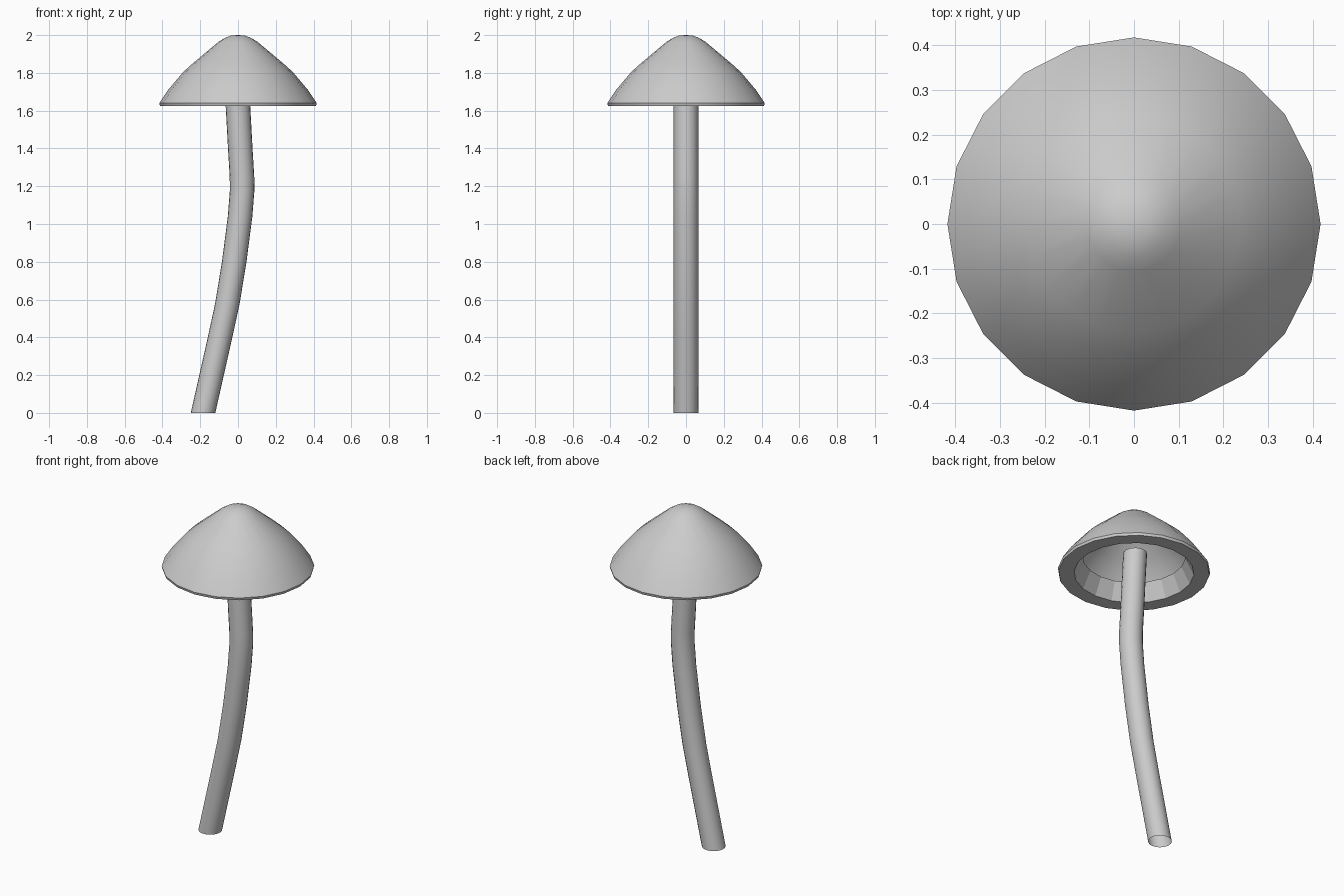
import bpy, bmesh
from math import cos, sin, tau, radians

if "Cube" in bpy.data.objects:
    bpy.data.objects.remove(bpy.data.objects["Cube"])


def loft(name, rings, sides, tip=None):
    """Skin horizontal circles given as (centre x, z, radius), listed top to bottom."""
    bm = bmesh.new()
    loops = [[bm.verts.new((x + r * cos(tau * i / sides), r * sin(tau * i / sides), z))
              for i in range(sides)] for x, z, r in rings]
    for a, b in zip(loops, loops[1:]):
        for i in range(sides):
            j = (i + 1) % sides
            bm.faces.new((a[i], b[i], b[j], a[j]))
    if tip is not None:
        top = bm.verts.new((0, 0, tip))
        for i in range(sides):
            bm.faces.new((top, loops[0][i], loops[0][(i + 1) % sides]))
    mesh = bpy.data.meshes.new(name)
    bm.to_mesh(mesh)
    bm.free()
    ob = bpy.data.objects.new(name, mesh)
    bpy.context.collection.objects.link(ob)
    bpy.ops.object.select_all(action='DESELECT')
    ob.select_set(True)
    bpy.context.view_layer.objects.active = ob
    bpy.ops.object.shade_smooth_by_angle(angle=radians(35))
    return ob


# Cap: bell-shaped shell, flat rim and an inner lip left open at the top
cap_profile = [(0.035, 1.998), (0.07, 1.985), (0.105, 1.963), (0.25, 1.84), (0.285, 1.825),
               (0.37, 1.71), (0.417, 1.64), (0.413, 1.625), (0.328, 1.625), (0.28, 1.725)]
cap_profile[3:5] = [(0.24, 1.85), (0.29, 1.805)]
cap = loft("cap", [(0, z, r) for r, z in cap_profile], 20, tip=2.0)
# Facet the inner lip
for f in cap.data.polygons:
    if f.center.z < 1.70 and (f.center.xy.length < 0.32):
        f.use_smooth = False

# Stem: gently bowed open tube
path = [(-0.008, 1.75), (0.0, 1.62), (0.012, 1.4), (0.021, 1.25), (0.022, 1.18),
        (0.011, 1.04), (-0.02, 0.8), (-0.056, 0.58), (-0.095, 0.4), (-0.185, 0.0)]
loft("stem", [(x, z, 0.065) for x, z in path], 20)
